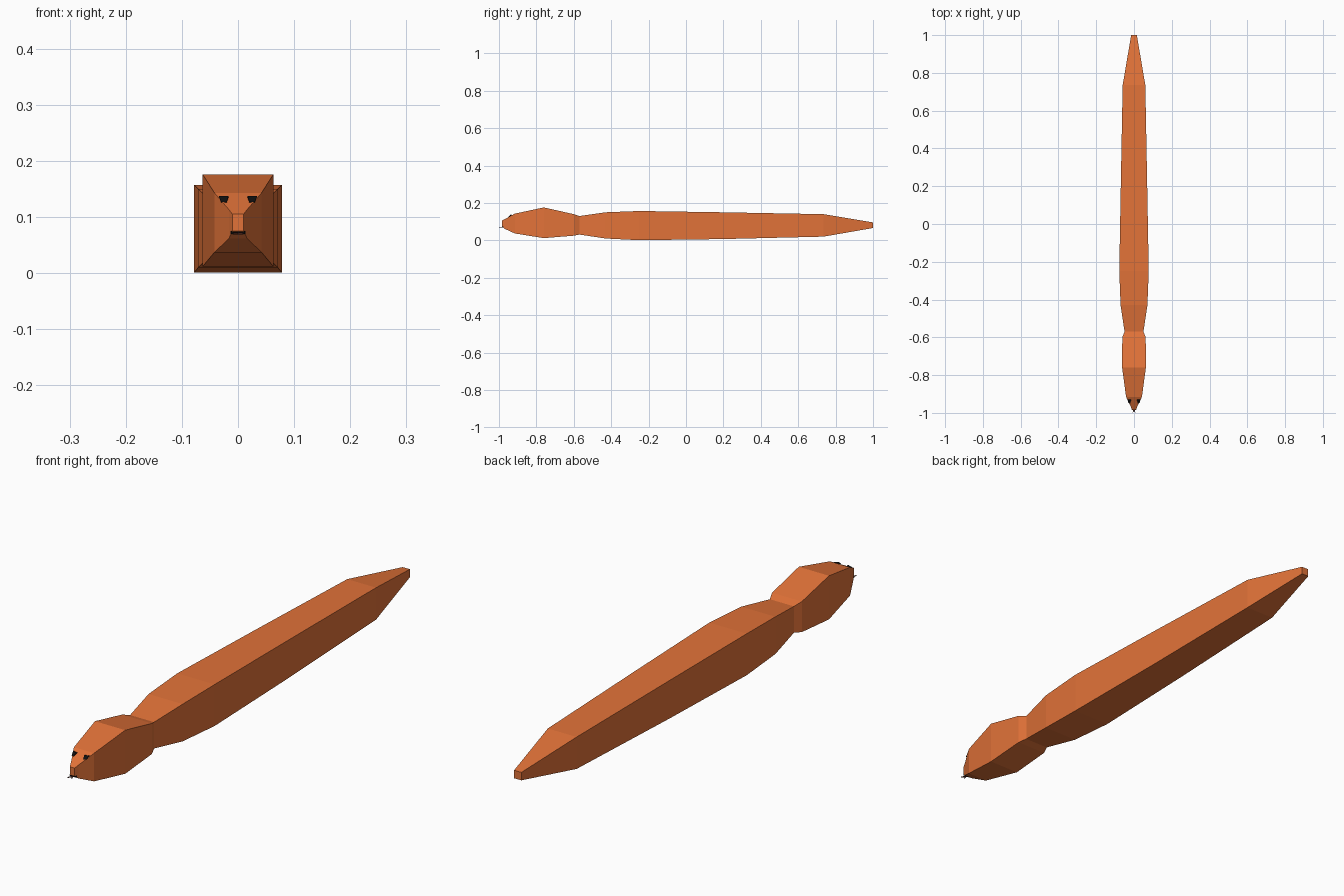
import bpy, bmesh
from mathutils import Vector

if "Cube" in bpy.data.objects:
    bpy.data.objects.remove(bpy.data.objects["Cube"])


def material(name, color):
    m = bpy.data.materials.new(name)
    m.diffuse_color = (*color, 1)
    m.use_nodes = True
    m.node_tree.nodes["Principled BSDF"].inputs["Base Color"].default_value = m.diffuse_color
    return m


orange = material("orange_scales", (0.76, 0.17, 0.04))
black = material("black", (0.005, 0.005, 0.005))
dark = material("dark_tongue", (0.06, 0.015, 0.01))


def finish(name, bm, mat):
    bmesh.ops.recalc_face_normals(bm, faces=bm.faces)
    mesh = bpy.data.meshes.new(name)
    bm.to_mesh(mesh)
    bm.free()
    mesh.materials.append(mat)
    ob = bpy.data.objects.new(name, mesh)
    bpy.context.collection.objects.link(ob)
    return ob


def loft(name, sections, mat):
    """Rectangular sections (y, half width, bottom z, top z) skinned along y."""
    bm = bmesh.new()
    rings = [[bm.verts.new(p) for p in ((-w, y, b), (w, y, b), (w, y, t), (-w, y, t))]
             for y, w, b, t in sections]
    for r, s in zip(rings, rings[1:]):
        for i in range(4):
            j = (i + 1) % 4
            bm.faces.new((r[i], r[j], s[j], s[i]))
    bm.faces.new(rings[0])
    bm.faces.new(rings[-1])
    return finish(name, bm, mat)


def prism(name, points, offset, mat):
    """Flat outline thickened by an offset vector."""
    bm = bmesh.new()
    face = bm.faces.new([bm.verts.new(p) for p in points])
    new = bmesh.ops.extrude_face_region(bm, geom=[face])["geom"]
    bmesh.ops.translate(bm, vec=Vector(offset),
                        verts=[v for v in new if isinstance(v, bmesh.types.BMVert)])
    return finish(name, bm, mat)


# Snake body with tapering head and tail
loft("snake_body", [
    (-0.985, 0.010, 0.075, 0.105),
    (-0.970, 0.016, 0.062, 0.113),
    (-0.915, 0.042, 0.037, 0.143),
    (-0.760, 0.063, 0.012, 0.176),
    (-0.600, 0.062, 0.025, 0.140),
    (-0.570, 0.050, 0.031, 0.130),
    (-0.430, 0.071, 0.010, 0.150),
    (-0.250, 0.078, 0.001, 0.157),
    (0.200, 0.070, 0.007, 0.150),
    (0.735, 0.060, 0.020, 0.140),
    (1.000, 0.015, 0.066, 0.096),
], orange)

# Eyes set into the slope of the face
for side, label in ((-1, "left"), (1, "right")):
    prism(f"eye_{label}", [(side * x, y, z) for x, y, z in (
        (0.017, -0.938, 0.137), (0.034, -0.932, 0.137),
        (0.030, -0.946, 0.127), (0.020, -0.950, 0.127))], (0, 0.015, -0.004), black)

# Mouth slit
loft("mouth", [(-0.983, 0.012, 0.070, 0.075), (-0.955, 0.018, 0.070, 0.075)], black)

# Forked tongue
prism("tongue", [(-0.004, -0.965, 0.069), (0.004, -0.965, 0.069), (0.004, -0.988, 0.069),
                 (0.009, -1.0, 0.069), (0, -0.991, 0.069), (-0.009, -1.0, 0.069),
                 (-0.004, -0.988, 0.069)], (0, 0, 0.003), dark)
